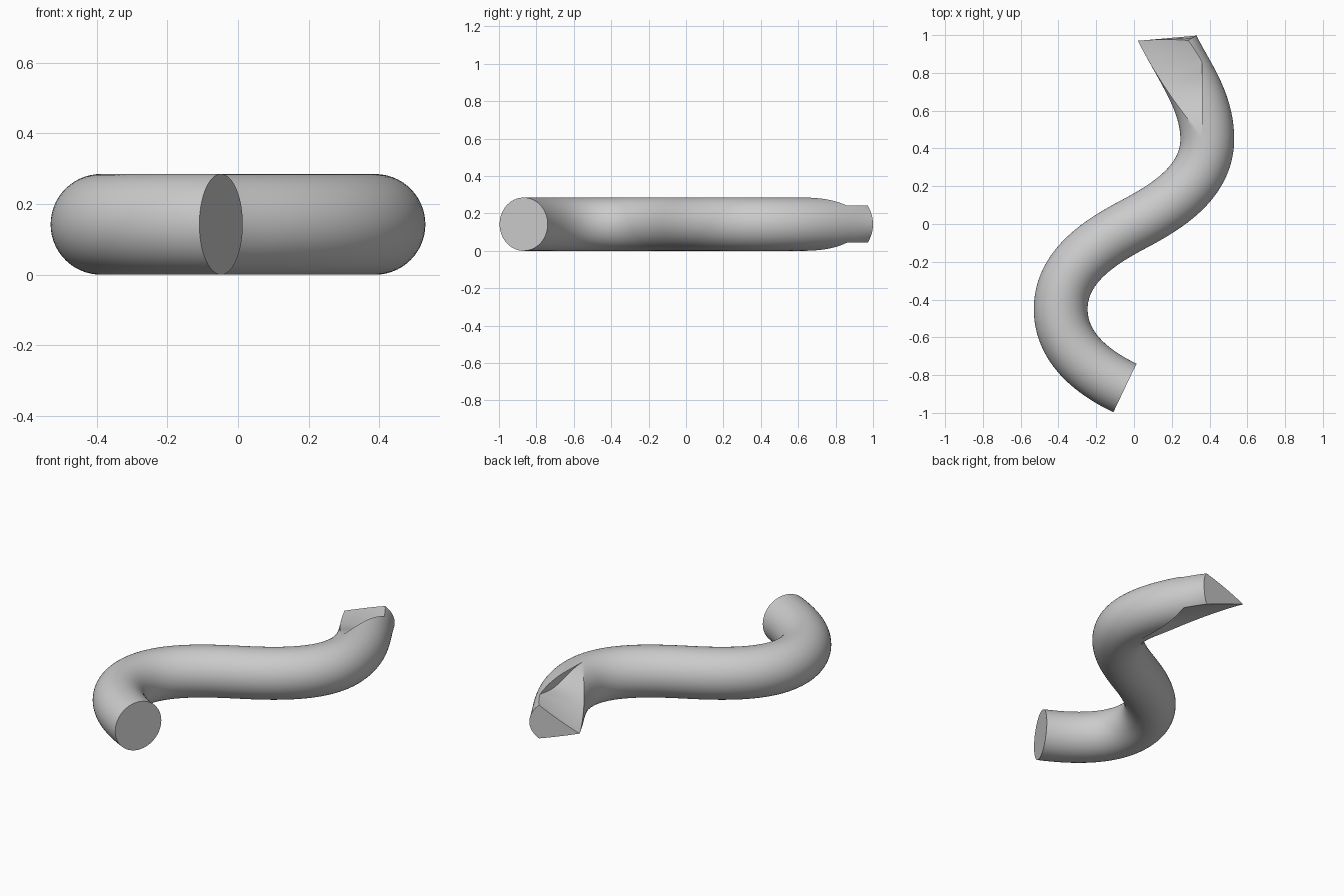
import bpy, bmesh, math
from mathutils import Vector

if "Cube" in bpy.data.objects:
    bpy.data.objects.remove(bpy.data.objects["Cube"])

R = 0.1425          # tube radius, also the height of its axis
S0 = -0.2           # where the end cut starts across the tube (-1 inner, 1 outer)

# S-shaped axis as four bezier spans; the first two mirror into the third
spans = [
    [(-.048, -.868), (-.228, -.782), (-.388, -.65), (-.388, -.45)],
    [(-.388, -.45), (-.388, -.22), (-.17, -.09), (0, 0)],
    [(0, 0), (.17, .09), (.388, .22), (.388, .45)],
    [(.388, .45), (.388, .65), (.265, .805), (.175, .985)],
]
STEPS = 24


def bezier(p, t):
    a, b, c, d = (Vector(q) for q in p)
    u = 1 - t
    pos = a*u**3 + b*3*u*u*t + c*3*u*t*t + d*t**3
    tan = (b - a)*u*u + (c - b)*2*u*t + (d - c)*t*t
    return pos, tan.normalized()


def section(s_out, s_in, step):
    """Half circle profiles joined by straight flanks, in unit radius."""
    a, b = math.acos(s_out), math.acos(s_in)
    outer = [(math.cos(a*k/16), math.sin(a*k/16)) for k in range(-16, 17)]
    top = (s_out, math.sin(a) - step)
    edge = (s_in, math.sin(b))
    flank = [(top[0] + (edge[0] - top[0])*k/6,
              top[1] + (edge[1] - top[1])*k/6) for k in range(6)]
    inner = [(math.cos(b + (2*math.pi - 2*b)*k/24),
              math.sin(b + (2*math.pi - 2*b)*k/24)) for k in range(25)]
    return outer + flank + inner + [(x, -z) for x, z in reversed(flank)]


bm = bmesh.new()
rings = []
for n, span in enumerate(spans):
    for i in range(0 if n == 0 else 1, STEPS + 1):
        t = i / STEPS
        c, tan = bezier(span, t)
        w = Vector((tan.y, -tan.x)) * R
        s_out, s_in, step, bow = S0, S0, 0, 0
        if n == 3:
            # wedge-cut end: upright step at x = 0.36, flanks taper to the inner edge
            w = w.lerp(Vector((.155, .015)), t*t)
            s_out = max(S0, min(.72, (.36 - c.x) / w.x))
            s_in = min(s_out, -1 + (1 + S0)*(1 - t)**3)
            step = .33*math.sin(math.pi*(s_out - S0)/(.72 - S0))
            bow = .05*t**8
        rings.append([bm.verts.new((c.x + w.x*s, c.y + w.y*s - bow*z*z, R + R*z))
                      for s, z in section(s_out, s_in, step)])

# skin and end caps
for a, b in zip(rings, rings[1:]):
    for k in range(len(a)):
        m = (k + 1) % len(a)
        bm.faces.new((a[k], a[m], b[m], b[k]))
bm.faces.new(rings[0])
bm.faces.new(rings[-1])
bmesh.ops.remove_doubles(bm, verts=bm.verts, dist=0.0003)
bmesh.ops.recalc_face_normals(bm, faces=bm.faces)

mesh = bpy.data.meshes.new("curved_tube")
bm.to_mesh(mesh)
bm.free()
tube = bpy.data.objects.new("curved_tube", mesh)
bpy.context.collection.objects.link(tube)
bpy.context.view_layer.objects.active = tube
tube.select_set(True)
bpy.ops.object.shade_smooth_by_angle(angle=math.radians(30))
